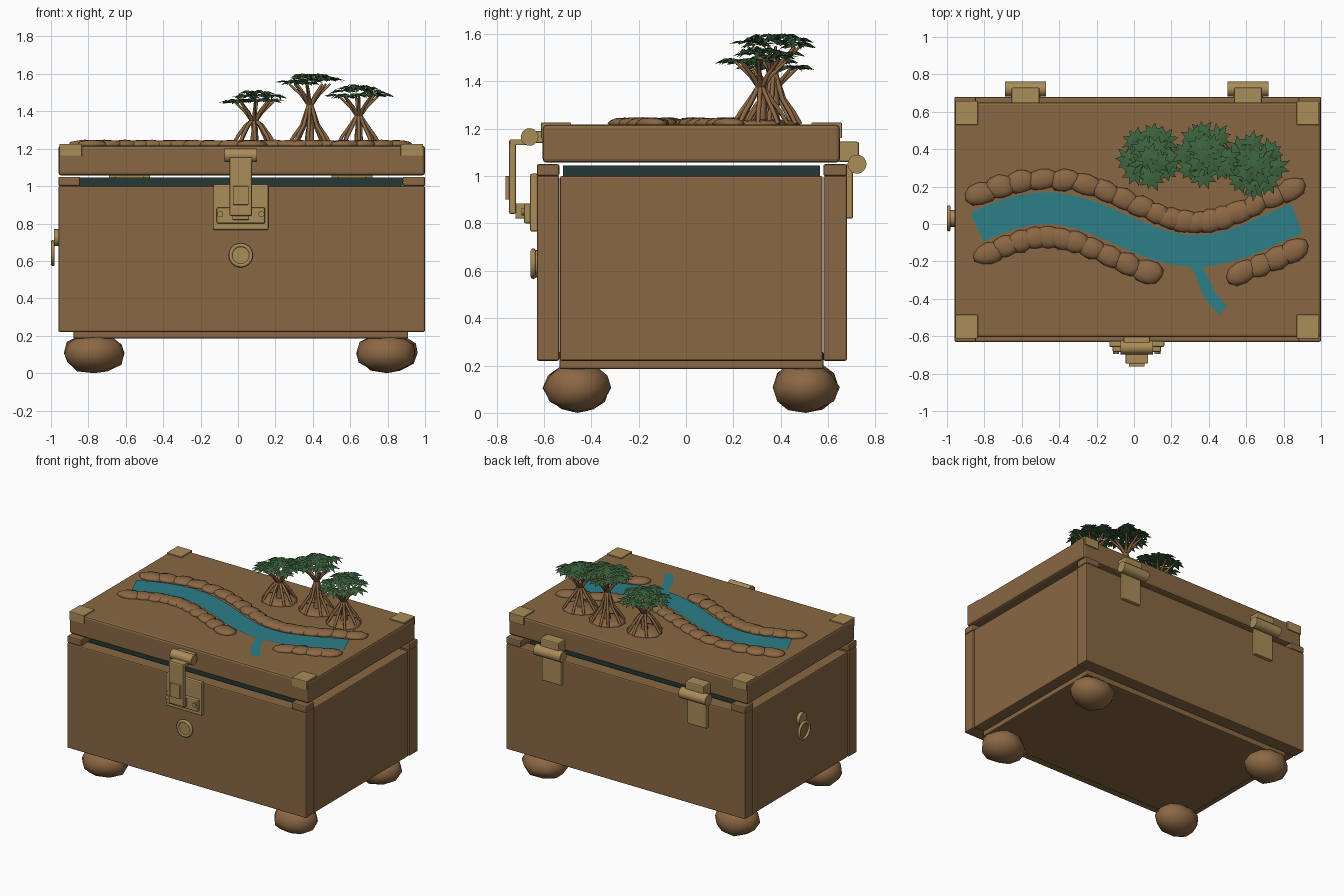
import bpy, bmesh, math, random
from mathutils import Vector, Matrix

random.seed(4)
cube = bpy.data.objects.get("Cube")
if cube:
    bpy.data.objects.remove(cube, do_unlink=True)


def material(name, r, g, b):
    m = bpy.data.materials.new(name)
    m.use_nodes = True
    m.diffuse_color = (r, g, b, 1)
    m.node_tree.nodes["Principled BSDF"].inputs["Base Color"].default_value = (r, g, b, 1)
    return m


WOOD = material("brown wood", .25, .137, .056)
STONE = material("brown stone", .26, .137, .058)
BRASS = material("pale brass", .4, .265, .1)
WATER = material("teal water", .025, .21, .25)
LEAF = material("dark green leaf", .047, .13, .05)
LINER = material("deep green liner", .018, .042, .036)


def finish(name, bm, mat, smooth=False):
    me = bpy.data.meshes.new(name)
    bm.to_mesh(me)
    bm.free()
    me.materials.append(mat)
    for p in me.polygons:
        p.use_smooth = smooth
    ob = bpy.data.objects.new(name, me)
    bpy.context.collection.objects.link(ob)
    return ob


def box(name, x, y, z, mat=WOOD, bevel=.008):
    """Bevelled box from (low, high) ranges."""
    bm = bmesh.new()
    bmesh.ops.create_cube(bm, size=1)
    for v in bm.verts:
        v.co = [r[0] if c < 0 else r[1] for c, r in zip(v.co, (x, y, z))]
    if bevel:
        bmesh.ops.bevel(bm, geom=bm.edges[:], offset=bevel, segments=2,
                        profile=.5, affect='EDGES')
    return finish(name, bm, mat)


def around(c, half):
    return (c - half, c + half)


def cylinder(name, center, radius, length, axis, mat=BRASS, sides=20):
    bm = bmesh.new()
    bmesh.ops.create_cone(bm, cap_ends=True, segments=sides, radius1=radius,
                          radius2=radius, depth=length)
    turn = Matrix.Rotation(math.pi / 2, 4, 'Y' if axis == 'X' else 'X')
    bm.transform(Matrix.Translation(center) @ turn)
    ob = finish(name, bm, mat, True)
    for e in ob.data.polygons:
        e.use_smooth = len(e.vertices) == 4
    return ob


def ring(name, center, axis, major, minor):
    bpy.ops.mesh.primitive_torus_add(location=center, major_radius=major, minor_radius=minor,
                                     major_segments=28, minor_segments=8)
    ob = bpy.context.object
    ob.name = name
    ob.rotation_euler = (0, math.pi / 2, 0) if axis == 'X' else (math.pi / 2, 0, 0)
    ob.data.materials.append(BRASS)
    bpy.ops.object.shade_smooth()


def add_stone(bm, center, radii, turn=0, rough=.1):
    new = bmesh.ops.create_icosphere(bm, subdivisions=2, radius=1)["verts"]
    for v in new:
        v.co *= 1 + random.uniform(-rough, rough * .4)
    m = Matrix.Translation(center) @ Matrix.Rotation(turn, 4, 'Z') @ Matrix.Diagonal((*radii, 1))
    bmesh.ops.transform(bm, matrix=m, verts=new)


# Chest walls, floor and liner
MID = .02
ENDS = (-.96, 1)
FRONT, BACK = (-.63, -.535), (.58, .68)
WALL = (.22, 1)
box("front_wall", ENDS, FRONT, WALL)
box("back_wall", ENDS, BACK, WALL)
for side, x in (("right", (-.955, -.86)), ("left", (.89, .995))):
    box(side + "_wall", x, (-.532, .577), WALL)
box("floor_board", (-.88, .91), (-.535, .58), (.185, .26))
box("liner_tray", (-.85, .88), (-.52, .565), (.9, 1.045), LINER, 0)
for end, x in (("right", (-.96, -.845)), ("left", (.88, 1))):
    for part, y in (("front", FRONT), ("back", BACK)):
        box(f"{part}_{end}_corner_block", x, y, (1, 1.05))

# Lid with brass corner caps
box("lid", ENDS, (-.605, .65), (1.057, 1.217), WOOD, .015)
for end, x in (("right", (-.955, -.835)), ("left", (.87, .99))):
    for part, y, lip in (("front", (-.605, -.485), (-.612, -.6)),
                         ("back", (.53, .65), (.645, .658))):
        box(f"{part}_{end}_cap_top", x, y, (1.205, 1.225), BRASS, .003)
        box(f"{part}_{end}_cap_lip", x, lip, (1.16, 1.225), BRASS, .003)

# Boulder feet
for end, x in (("right", -.77), ("left", .797)):
    for part, y in (("front", -.458), ("back", .505)):
        bm = bmesh.new()
        add_stone(bm, (x, y, .108), (.168, .145, .11), 0, .08)
        for v in bm.verts:
            v.co.z = max(v.co.z, 0)
        low = min(v.co.z for v in bm.verts)
        for v in bm.verts:
            v.co.z -= low
        finish(f"{part}_{end}_foot", bm, STONE, True)

# Hinges
for end, x in (("right", -.58), ("left", .61)):
    box(end + "_hinge_top", around(x, .075), (.64, .73), (1.06, 1.145), BRASS)
    cylinder(end + "_hinge_barrel", (x, .722, 1.05), .04, .22, 'X')
    box(end + "_hinge_plate", around(x, .08), (.675, .705), (.82, 1.05), BRASS)

# Latch
LX = .015
box("latch_plate", around(LX, .147), (-.658, -.625), (.765, 1.01), BRASS)
box("latch_keeper", around(LX, .13), (-.685, -.65), (.8, .885), BRASS)
cylinder("latch_barrel", (LX, -.66, 1.165), .037, .175, 'X')
box("latch_mount", around(LX, .07), (-.66, -.6), (1.14, 1.19), BRASS, .004)
box("latch_link", around(LX, .06), (-.745, -.66), (1.13, 1.155), BRASS, .004)
box("latch_strap", around(LX, .06), (-.747, -.717), (.84, 1.155), BRASS)
box("latch_grip", around(LX, .042), (-.763, -.74), (.9, 1), BRASS, .004)
box("latch_catch", around(LX, .045), (-.72, -.68), (.82, .885), BRASS, .004)
for s in (-1, 1):
    cylinder("latch_bolt", (LX + s * .11, -.685, .85), .016, .02, 'Y')

# Front boss and side pull ring
cylinder("front_boss", (LX, -.638, .63), .058, .024, 'Y')
ring("front_boss_rim", (LX, -.645, .63), 'Y', .054, .011)
cylinder("pull_ring_mount", (-.97, .03, .725), .045, .025, 'X')
ring("pull_ring", (-.99, .03, .642), 'X', .06, .01)


# River painted across the lid
def course(t, offset):
    """Point beside the winding river, offset along its normal."""
    k = math.pi / .8
    a = k * (t + .47)
    n = Vector((.115 * k * math.sin(a), 1)).normalized()
    p = Vector((t, -.03 + .115 * math.cos(a))) + n * offset
    return Vector((p.x, p.y, 0)), math.atan2(-n.x, n.y)


def ribbon(name, pairs, z):
    bm = bmesh.new()
    rows = [[bm.verts.new((p[0], p[1], z)) for p in pair] for pair in pairs]
    for a, b in zip(rows, rows[1:]):
        bm.faces.new((a[0], b[0], b[1], a[1]))
    bmesh.ops.recalc_face_normals(bm, faces=bm.faces)
    if bm.faces[:][0].normal.z < 0:
        bmesh.ops.reverse_faces(bm, faces=bm.faces)
    finish(name, bm, WATER)


steps = [-.84 + 1.71 * i / 30 for i in range(31)]
ribbon("river", [(course(t, -.085)[0], course(t, .085)[0]) for t in steps], 1.222)
ribbon("river_branch", [((.25, -.19), (.42, -.19)), ((.31, -.24), (.37, -.24)),
                        ((.345, -.31), (.4, -.29)), ((.37, -.39), (.43, -.36)),
                        ((.455, -.485), (.495, -.44))], 1.221)

# Stones along the banks
for name, t0, t1, offset, count in (("upper_bank", -.76, .89, .155, 19),
                                    ("lower_bank", -.84, .12, -.155, 11),
                                    ("short_bank", .53, .79, -.155, 4)):
    bm = bmesh.new()
    for i in range(count):
        p, turn = course(t0 + (t1 - t0) * i / (count - 1), offset)
        p.z = 1.222
        add_stone(bm, p, (random.uniform(.08, .095), random.uniform(.056, .066), .026),
                  turn + random.uniform(-.2, .2))
    finish(name + "_stones", bm, STONE, True)


# Mangrove trees
def branches(name, paths):
    cu = bpy.data.curves.new(name, 'CURVE')
    cu.dimensions = '3D'
    cu.bevel_depth = 1
    cu.bevel_resolution = 1
    cu.use_fill_caps = True
    for path in paths:
        s = cu.splines.new('POLY')
        s.points.add(len(path) - 1)
        for pt, (co, r) in zip(s.points, path):
            pt.co = (*co, 1)
            pt.radius = r
    ob = bpy.data.objects.new(name, cu)
    bpy.context.collection.objects.link(ob)
    cu.materials.append(STONE)
    bpy.ops.object.select_all(action='DESELECT')
    ob.select_set(True)
    bpy.context.view_layer.objects.active = ob
    bpy.ops.object.convert(target='MESH')


def add_rosette(bm, c, size):
    """Ring of pointed leaves that droop at the tips."""
    spin = random.random() * 6
    count = 9
    for i in range(count):
        a = spin + math.tau * i / count
        d = Vector((math.cos(a), math.sin(a), 0))
        w = Vector((-d.y, d.x, 0)) * size * .2
        long = size * random.uniform(.8, 1.1)
        up = Vector((0, 0, random.uniform(.004, .018)))
        tip = c + d * long - up
        half = c + d * long * .55 + up * .5
        bm.faces.new([bm.verts.new(p) for p in (c, half - w, tip, half + w)])


for label, x, y, top in (("right", .085, .36, 1.485), ("middle", .385, .37, 1.575),
                         ("left", .645, .315, 1.515)):
    at = Vector((x, y, 0))

    def polar(a, r, z):
        return at + Vector((r * math.cos(a), r * math.sin(a), z))

    bm = bmesh.new()
    add_stone(bm, (x, y, 1.218), (.13, .115, .022), 0, .06)
    finish(label + "_tree_mound", bm, STONE, True)
    fork = top - .13
    paths = [[(polar(0, 0, 1.22), .026), (polar(1, .008, 1.3), .019), (polar(0, 0, fork), .021)]]
    bm = bmesh.new()
    for i in range(8):
        a = math.tau * i / 8 + random.uniform(-.2, .2)
        paths.append([(polar(a, .115, 1.22), .009), (polar(a, .085, 1.27), .01),
                      (polar(a, .045, 1.325), .01), (polar(a, .005, fork), .01)])
        paths.append([(polar(a, 0, fork - .02), .012), (polar(a, .045, fork + .04), .009),
                      (polar(a, .11, top - .03), .006)])
        add_rosette(bm, polar(a, .11, top + random.uniform(-.035, .005)), .08)
        if i % 2:
            add_rosette(bm, polar(a, .05, top + random.uniform(-.005, .02)), .08)
    add_rosette(bm, polar(0, 0, top + .02), .08)
    branches(label + "_tree_trunk", paths)
    finish(label + "_tree_leaves", bm, LEAF)
